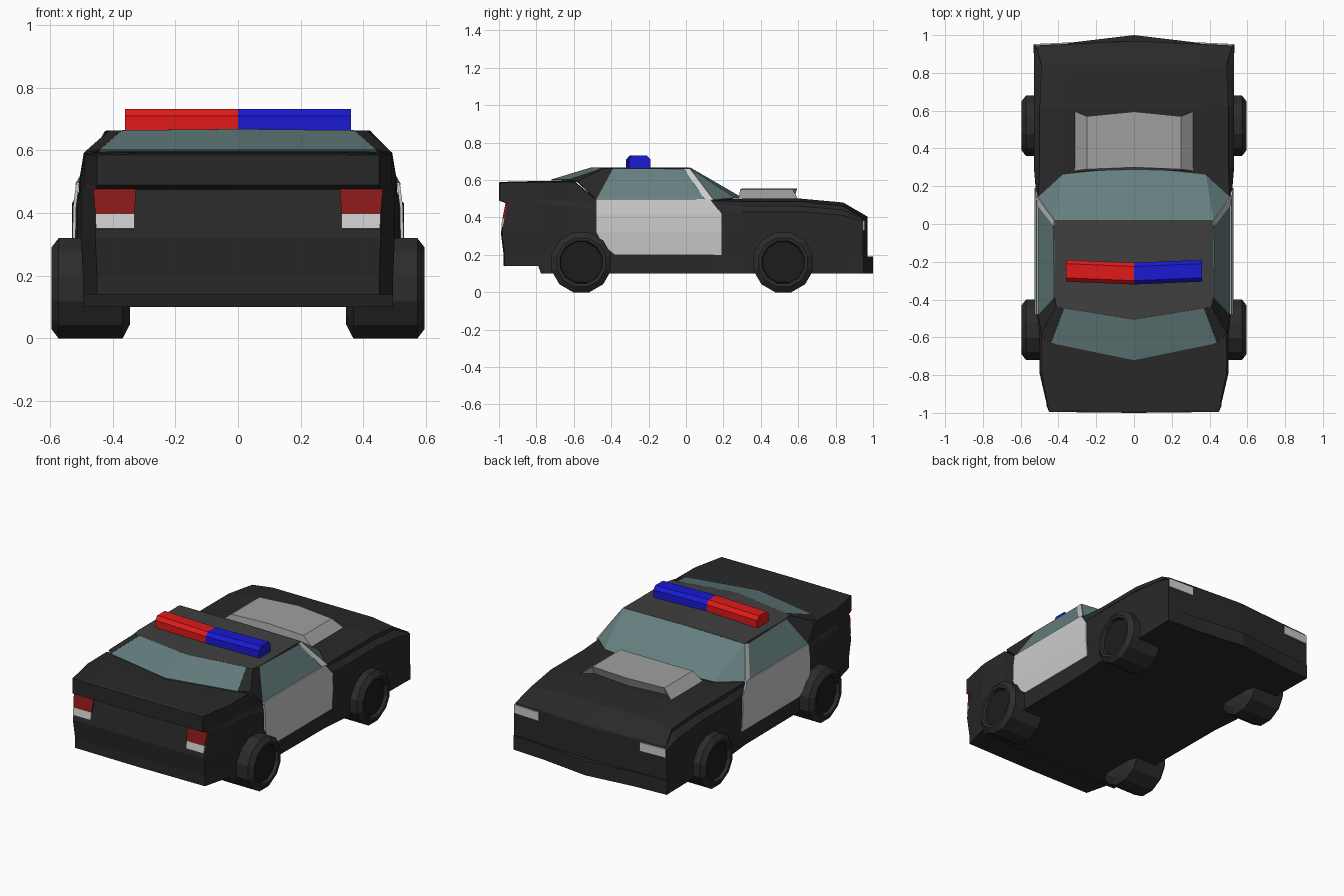
import bpy, bmesh, math
from mathutils import Vector

if "Cube" in bpy.data.objects:
    bpy.data.objects.remove(bpy.data.objects["Cube"])


def material(name, rgb):
    m = bpy.data.materials.new(name)
    m.diffuse_color = (*rgb, 1)
    m.use_nodes = True
    m.node_tree.nodes["Principled BSDF"].inputs["Base Color"].default_value = m.diffuse_color
    return m


BLACK = material("black_paint", (0.022, 0.022, 0.022))
ROOF = material("roof_paint", (0.05, 0.05, 0.05))
RUBBER = material("rubber", (0.025, 0.025, 0.025))
HUB = material("hub_black", (0.012, 0.012, 0.012))
WHITE = material("white_paint", (0.6, 0.6, 0.6))
SCOOP = material("scoop_grey", (0.35, 0.35, 0.35))
GLASS = material("glass", (0.13, 0.21, 0.21))
RED = material("red_light", (0.75, 0.01, 0.01))
BLUE = material("blue_light", (0.01, 0.01, 0.65))
TAIL = material("tail_red", (0.25, 0.01, 0.01))


def build(name, polys, mat, mirror=True, thickness=0):
    """Polygons given as point lists; optionally mirrored in x and thickened."""
    bm = bmesh.new()
    sides = (1, -1) if mirror else (1,)
    for s in sides:
        for poly in polys:
            bm.faces.new([bm.verts.new((s * x, y, z)) for x, y, z in poly[::s]])
    bmesh.ops.remove_doubles(bm, verts=bm.verts, dist=0.0005)
    bmesh.ops.recalc_face_normals(bm, faces=bm.faces)
    me = bpy.data.meshes.new(name)
    bm.to_mesh(me)
    bm.free()
    ob = bpy.data.objects.new(name, me)
    bpy.context.collection.objects.link(ob)
    me.materials.append(mat)
    if thickness:
        mod = ob.modifiers.new("thickness", 'SOLIDIFY')
        mod.thickness = thickness
        mod.offset = 0
    return ob


def strips(a, b, closed=False):
    """Quads joining two point rows."""
    n = len(a)
    return [[a[i], a[(i + 1) % n], b[(i + 1) % n], b[i]]
            for i in range(n if closed else n - 1)]


# Body shell: half cross-sections lofted along the car
# y, z bottom, low width, mid width, z mid, z belt, shoulder x, z, inner x, z
stations = [
    (-0.98, .14, .45, .455, .475, .49, .45, .585, .32, .59),
    (-0.79, .14, .495, .50, .47, .49, .49, .588, .36, .595),
    (-0.775, .10, .495, .50, .47, .49, .49, .588, .365, .595),
    (-0.60, .10, .495, .50, .46, .49, .49, .59, .40, .597),
    (-0.48, .10, .505, .512, .44, .47, .503, .495, .40, .497),
    (0.14, .10, .51, .517, .44, .47, .507, .49, .40, .495),
    (0.30, .10, .525, .53, .43, .46, .50, .485, .38, .50),
    (0.62, .10, .525, .53, .43, .46, .50, .485, .37, .50),
    (0.84, .10, .53, .53, .41, .44, .49, .46, .345, .48),
    (0.945, .10, .53, .53, .38, .39, .52, .395, .33, .405),
]
rear_dy = [.01, .01, -.005, .025, -.015, -.015, -.005]
rows = []
for i, (y, z0, w0, w1, z3, z4, xs, zs, xi, zi) in enumerate(stations):
    pts = [(w0, z0), (w0, .20), (w1, .32), (w1, z3), (xs, z4), (xs, zs), (xi, zi)]
    dy = rear_dy if i == 0 else [0] * 7
    rows.append([(x, y + d, z) for (x, z), d in zip(pts, dy)])


def centre(row, v):
    return [(0, y + v, z) for _, y, z in row]


bulge = [-.005] + [0] * 8 + [.025]
full = []
for r, v in zip(rows, bulge):
    c = centre(r, v)
    full.append([c[0]] + r + [c[-1]])
polys = []
for a, b in zip(full, full[1:]):
    polys += strips(a, b)
polys += strips(rows[0], centre(rows[0], bulge[0]))
polys += strips(rows[-1], centre(rows[-1], bulge[-1]))
build("body_shell", polys, BLACK)

# Front bumper with a shallow point in plan
plan = [(0, .90), (.53, .88), (.532, .95), (.32, .962), (0, 1.0)]
low, high = ([(x, y, z) for x, y in plan] for z in (.10, .19))
build("front_bumper", strips(low, high) + [low, high], BLACK)

# Cabin: shared corner points of the right half
roof_f, roof_fc = (.42, .02, .66), (0, .02, .665)
roof_r, roof_c = (.42, -.39, .66), (.41, -.44, .66)
rw_top, rw_topc = (.37, -.445, .661), (0, -.505, .665)
rw_low, rw_lowc = (.44, -.63, .60), (0, -.72, .60)
belt_r, deck = (.505, -.48, .495), (.49, -.58, .59)
T = 0.006
build("roof", [[roof_fc, roof_f, roof_r, roof_c, rw_top, rw_topc]], ROOF, thickness=T)
build("windshield", [[roof_fc, roof_f, (.38, .26, .503), (0, .30, .503)],
                     [roof_f, (.51, .14, .493), (.38, .26, .503)]], GLASS, thickness=T)
build("side_windows", [[(.425, -.01, .655), (.507, .11, .495), belt_r, roof_r]],
      GLASS, thickness=T)
build("rear_window", [[rw_topc, rw_top, rw_low, rw_lowc]], GLASS, thickness=T)
build("rear_pillars", [[roof_r, belt_r, deck, roof_c],
                       [roof_c, deck, rw_low, rw_top]], BLACK, thickness=T)
build("front_pillars", [[roof_f, (.516, .15, .49), (.509, .10, .495),
                         (.423, -.01, .657)]], WHITE, thickness=0.008)

# Doors: rows of (z, x, rear y, front y)
door = [(.20, .514, -.38, .19), (.25, .518, -.445, .19), (.32, .523, -.48, .19),
        (.42, .521, -.48, .19), (.497, .511, -.48, .13)]
build("doors", strips([(x, a, z) for z, x, a, b in door],
                      [(x, b, z) for z, x, a, b in door]), WHITE, thickness=0.01)

# Hood scoop with a raked front opening
t0, t1, t2, t3 = (0, .30, .555), (.25, .29, .55), (.25, .57, .55), (0, .595, .555)
b0, b1, b2, b3 = (0, .285, .495), (.32, .28, .495), (.32, .60, .495), (0, .575, .495)
build("hood_scoop", [[t0, t1, t2, t3], [t0, t1, b1, b0], [t1, t2, b2, b1],
                     [t2, t3, b3, (.25, .55, .495)], [t2, (.25, .55, .495), b2]], SCOOP)


# Lights
def tail_y(z):
    return -.988 + (z - .32) * .19


def tail_lamp(name, x0, x1, x2, x3, z0, z1, mat):
    build(name, [[(x0, tail_y(z0), z0), (x1, tail_y(z0), z0),
                  (x2, tail_y(z1), z1), (x3, tail_y(z1), z1)]], mat, thickness=0.014)


tail_lamp("tail_lights", .33, .455, .462, .325, .395, .475, TAIL)
tail_lamp("reverse_lights", .33, .453, .455, .33, .35, .395, WHITE)
build("headlights", [[(.35, .955, .33), (.525, .947, .33),
                      (.525, .947, .385), (.35, .955, .385)]], WHITE, thickness=0.012)

# Roof light bar: one chamfered half per colour
bar = [(-.055, .66), (-.055, .71), (-.035, .732), (.04, .732), (.06, .71), (.06, .66)]
for name, s, mat in (("light_bar_blue", 1, BLUE), ("light_bar_red", -1, RED)):
    inner = [(0, y - .265, z) for y, z in bar]
    outer = [(s * .36, y - .25, z) for y, z in bar]
    build(name, strips(inner, outer, True) + [inner, outer], mat, mirror=False)


# Wheels: twelve-sided turned profiles of (x, radius)
def turned(name, profile, y, mat, n=12):
    rings = []
    for k in range(n):
        a = 2 * math.pi * (k + .5) / n
        rings.append([(x, y + r * math.cos(a), .16 + r * math.sin(a)) for x, r in profile])
    polys = []
    for k in range(n):
        polys += strips(rings[k], rings[(k + 1) % n])
    polys += [[r[0] for r in rings], [r[-1] for r in rings]]
    build(name, polys, mat)


R = .16 / math.cos(math.pi / 12)
for label, y in (("rear", -.56), ("front", .52)):
    turned(label + "_tyres", [(.345, .12), (.368, R), (.572, R), (.595, .135),
                              (.593, .118), (.57, .112)], y, RUBBER)
    turned(label + "_hubs", [(.56, .112), (.574, .11)], y, HUB)
